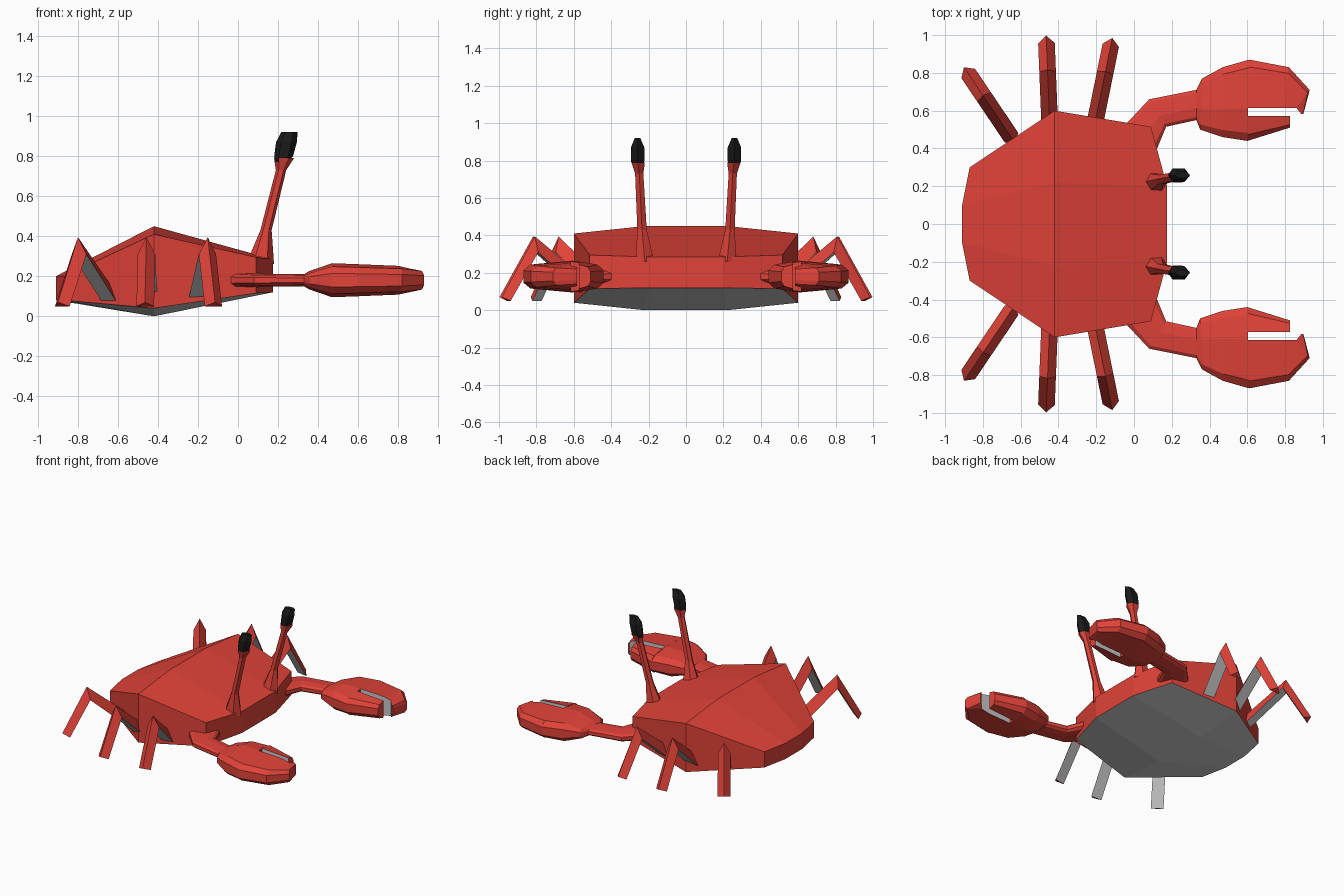
import bpy, bmesh, math
from mathutils import Vector

if "Cube" in bpy.data.objects:
    bpy.data.objects.remove(bpy.data.objects["Cube"])


def material(name, color=None):
    m = bpy.data.materials.new(name)
    if color:
        m.diffuse_color = (*color, 1)
    return m


RED = material("red_shell", (0.75, 0.055, 0.04))
BLACK = material("black_eye", (0.01, 0.01, 0.01))
GREY = material("grey_underside")


def finish(bm, name, mats, mirror=True):
    bmesh.ops.recalc_face_normals(bm, faces=bm.faces)
    me = bpy.data.meshes.new(name)
    bm.to_mesh(me)
    bm.free()
    for m in mats:
        me.materials.append(m)
    ob = bpy.data.objects.new(name, me)
    bpy.context.collection.objects.link(ob)
    if mirror:
        mod = ob.modifiers.new("mirror", 'MIRROR')
        mod.use_axis = (False, True, False)
        mod.use_mirror_merge = False
    return ob


def loft(name, rings, mats, grey_sides=()):
    """Skin closed rings of points; the listed sides take the second material."""
    bm = bmesh.new()
    vs = [[bm.verts.new(p) for p in r] for r in rings]
    n = len(vs[0])
    for a, b in zip(vs, vs[1:]):
        for i in range(n):
            j = (i + 1) % n
            f = bm.faces.new((a[i], a[j], b[j], b[i]))
            f.material_index = int(i in grey_sides)
    bm.faces.new(vs[0])
    bm.faces.new(vs[-1])
    return finish(bm, name, mats)


# Body: three stations of (x, y, bottom z, top z), outer and inner column
stations = [((-0.87, 0.30, 0.08, 0.20), (-0.91, 0.10, 0.08, 0.20)),
            ((-0.42, 0.60, 0.04, 0.41), (-0.42, 0.22, 0.0, 0.45)),
            ((0.09, 0.515, 0.115, 0.295), (0.175, 0.20, 0.12, 0.285))]
bm = bmesh.new()
low, top = [], []
for o, i in stations:
    row = [(o, -1), (i, -1), (i, 1), (o, 1)]
    low.append([bm.verts.new((p[0], s * p[1], p[2])) for p, s in row])
    top.append([bm.verts.new((p[0], s * p[1], p[3])) for p, s in row])
for a in range(2):
    for b in range(3):
        for grid, idx in ((low, 1), (top, 0)):
            f = bm.faces.new((grid[a][b], grid[a + 1][b], grid[a + 1][b + 1], grid[a][b + 1]))
            f.material_index = idx
rim = [(0, 0), (0, 1), (0, 2), (0, 3), (1, 3), (2, 3), (2, 2), (2, 1), (2, 0), (1, 0)]
for (a, b), (c, d) in zip(rim, rim[1:] + rim[:1]):
    bm.faces.new((low[a][b], low[c][d], top[c][d], top[a][b]))
finish(bm, "body_shell", (RED, GREY), mirror=False)

# Legs: triangular section, ridge outside and flat grey inside
RIDGE = [(-0.03, 0.15), (0.27, 0.395), (0.45, 0.07)]
INNER = [(0.0, 0.08), (0.26, 0.31), (0.41, 0.05)]
for name, foot, direction in (("back_legs", (-0.90, 0.83), (-0.56, 0.83)),
                              ("middle_legs", (-0.465, 0.997), (-0.04, 1.0)),
                              ("front_legs", (-0.115, 0.985), (0.2, 0.98))):
    d = Vector((*direction, 0)).normalized()
    side = Vector((-d.y, d.x, 0)) * 0.044
    root = Vector((*foot, 0)) - d * 0.45
    rings = []
    for (s, z), (si, zi) in zip(RIDGE, INNER):
        inner = root + d * si + Vector((0, 0, zi))
        rings.append([root + d * s + Vector((0, 0, z)), inner + side, inner - side])
    loft(name, rings, (RED, GREY), grey_sides=(1,))

# Claws: sections between an outer and an inner outline point, with half height
ZC = 0.18


def section(outer, inner, h, upper):
    def pt(t, z):
        return (outer[0] + (inner[0] - outer[0]) * t,
                outer[1] + (inner[1] - outer[1]) * t, ZC + z * h)
    return [pt(t, z) for t, z in upper] + [pt(t, -z) for t, z in reversed(upper)]


FULL = [(0, 0.4), (0.1, 0.8), (0.6, 1), (0.9, 0.8), (1, 0.4)]
FINGER = [(0, 0.4), (0.15, 0.8), (1, 1)]
THUMB = [(0, 1), (0.75, 0.8), (1, 0.4)]

arm = [((-0.06, 0.51), (0.11, 0.37), 0.04), ((0.08, 0.66), (0.17, 0.515), 0.032),
       ((0.33, 0.71), (0.33, 0.55), 0.03), ((0.36, 0.77), (0.35, 0.50), 0.045),
       ((0.47, 0.83), (0.47, 0.46), 0.085), ((0.61, 0.87), (0.60, 0.44), 0.08)]
finger = [((0.61, 0.87), (0.60, 0.615), 0.08), ((0.82, 0.83), (0.80, 0.615), 0.072),
          ((0.93, 0.71), (0.86, 0.615), 0.058), ((0.897, 0.583), (0.885, 0.583), 0.05)]
thumb = [((0.60, 0.572), (0.60, 0.44), 0.08), ((0.825, 0.572), (0.825, 0.51), 0.065)]
loft("claw_arms", [section(*s, FULL) for s in arm], (RED,))
loft("claw_fingers", [section(*s, FINGER) for s in finger], (RED, GREY), grey_sides=(2,))
loft("claw_thumbs", [section(*s, THUMB) for s in thumb], (RED, GREY), grey_sides=(5,))


# Eyes: six-sided stalks and tips from (x, y, z, x radius, y radius)
def ring(x, y, z, rx, ry):
    return [(x + rx * math.cos(k * math.pi / 3), y + ry * math.sin(k * math.pi / 3) / 0.866, z)
            for k in range(6)]


stalk = [(0.11, 0.22, 0.26, 0.07, 0.05), (0.14, 0.235, 0.43, 0.028, 0.025),
         (0.215, 0.25, 0.73, 0.026, 0.022), (0.23, 0.256, 0.79, 0.05, 0.036)]
eye = [(0.215, 0.258, 0.772, 0.03, 0.028), (0.228, 0.259, 0.80, 0.047, 0.036),
       (0.242, 0.259, 0.87, 0.052, 0.036), (0.257, 0.259, 0.92, 0.041, 0.015)]
loft("eye_stalks", [ring(*r) for r in stalk], (RED,))
loft("eye_tips", [ring(*r) for r in eye], (BLACK,))

for m in bpy.data.materials:
    if m.users and not m.is_grease_pencil:
        m.use_nodes = True
        m.node_tree.nodes["Principled BSDF"].inputs["Base Color"].default_value = m.diffuse_color
